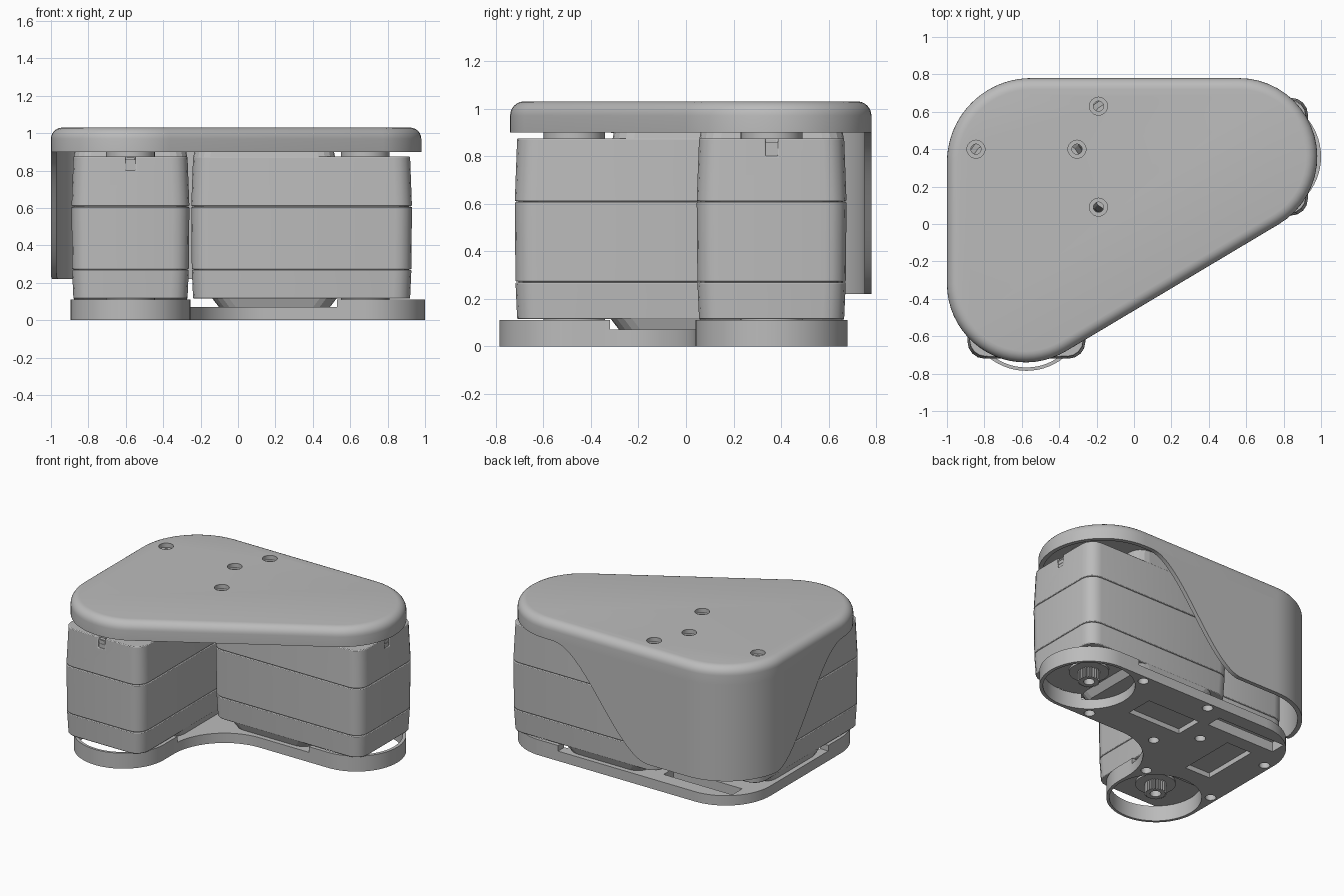
import bpy, bmesh
from math import cos, sin, pi, radians

if "Cube" in bpy.data.objects:
    bpy.data.objects.remove(bpy.data.objects["Cube"], do_unlink=True)

grey = bpy.data.materials.new("plain_grey")
grey.use_nodes = True
GREY = (0.5, 0.5, 0.5, 1)
grey.diffuse_color = GREY
grey.node_tree.nodes["Principled BSDF"].inputs["Base Color"].default_value = GREY


def loft(name, rings, closed=False):
    """Skin closed 3D rings; cap both ends, or join last to first."""
    bm = bmesh.new()
    rows = [[bm.verts.new(p) for p in ring] for ring in rings]
    pairs = list(zip(rows, rows[1:]))
    if closed:
        pairs.append((rows[-1], rows[0]))
    else:
        bm.faces.new(rows[0])
        bm.faces.new(rows[-1])
    n = len(rows[0])
    for a, b in pairs:
        for i in range(n):
            j = (i + 1) % n
            bm.faces.new((a[i], a[j], b[j], b[i]))
    bmesh.ops.recalc_face_normals(bm, faces=bm.faces)
    mesh = bpy.data.meshes.new(name)
    bm.to_mesh(mesh)
    bm.free()
    mesh.materials.append(grey)
    ob = bpy.data.objects.new(name, mesh)
    bpy.context.collection.objects.link(ob)
    return ob


def at(points, z):
    return [(x, y, z) for x, y in points]


def arc(cx, cy, r, a0, a1, n=20):
    return [(cx + r * cos(radians(a0 + (a1 - a0) * i / n)),
             cy + r * sin(radians(a0 + (a1 - a0) * i / n))) for i in range(n + 1)]


def circle(cx, cy, r, n=48):
    return arc(cx, cy, r, 0, 360 - 360 / n, n - 1)


def rect(x0, x1, y0, y1):
    return [(x0, y0), (x1, y0), (x1, y1), (x0, y1)]


def prism(name, points, z0, z1):
    return loft(name, [at(points, z0), at(points, z1)])


def activate(ob):
    bpy.ops.object.select_all(action='DESELECT')
    ob.select_set(True)
    bpy.context.view_layer.objects.active = ob


def cut(ob, points, z0, z1):
    cutter = prism("cutter", points, z0, z1)
    cutter.hide_render = True
    mod = ob.modifiers.new("cut", 'BOOLEAN')
    mod.operation, mod.solver, mod.object = 'DIFFERENCE', 'EXACT', cutter
    activate(ob)
    bpy.ops.object.modifier_apply(modifier=mod.name)
    bpy.data.objects.remove(cutter, do_unlink=True)


def smooth(ob):
    activate(ob)
    bpy.ops.object.shade_smooth_by_angle(angle=radians(32))


# Shared layout: each arm maps (length from its outer end, offset) to x, y
ARMS = {"front": lambda l, w: (-0.575 + w, -0.72 + l),
        "side": lambda l, w: (0.93 - l, 0.36 + w)}
WELL_L, LENGTH, HALF = 0.25, 1.18, 0.315


# Top lid: rounded triangular shell with a filleted rim
def lid_outline(inset):
    return (arc(-0.55, 0.33, 0.45 - inset, 90, 180)
            + arc(-0.58, -0.32, 0.42 - inset, 180, 301)
            + arc(0.56, 0.36, 0.42 - inset, -59, 90))


fillet = [(0.06 - 0.06 * cos(i * pi / 12), 0.97 + 0.06 * sin(i * pi / 12)) for i in range(7)]
section = [(0.03, 0.975), (0.03, 0.9), (0, 0.9)] + fillet
lid = loft("lid", [at(lid_outline(i), z) for i, z in section])
for place in ARMS.values():
    for side in (-0.27, 0.27):
        x, y = place(1.12, side)
        cut(lid, circle(x, y, 0.048, 32), 1.0, 1.1)
        cut(lid, circle(x, y, 0.027, 32), 0.9, 1.1)
smooth(lid)


# Corner guard: curved wall hanging from the lid with S-shaped ends
def guard_path(inset):
    back = [(0.5 - 1.05 * i / 30, 0.78 - inset) for i in range(30)]
    side = [(-1 + inset, 0.33 - 0.66 * i / 20) for i in range(1, 21)]
    return back + arc(-0.55, 0.33, 0.45 - inset, 90, 180) + side


def guard_drop(x, y):
    t = min(1, max(0, min((0.5 - x) / 0.75, (y + 0.33) / 0.75)))
    return 0.9 - 0.68 * t * t * (3 - 2 * t)


rings = []
for (xo, yo), (xi, yi) in zip(guard_path(0), guard_path(0.03)):
    low = guard_drop(xo, yo)
    rings.append([(xo, yo, 0.91), (xo, yo, low), (xi, yi, low), (xi, yi, 0.91)])
smooth(loft("corner_guard", rings))

# Base plate: L shape with round lobes, raised rims, open wells and recesses
base_outline = (arc(-0.575, -0.465, 0.32, 180, 360, 32)
                + arc(0.145, -0.36, 0.4, 180, 90)
                + arc(0.68, 0.36, 0.32, -90, 90, 32)
                + arc(-0.545, 0.33, 0.35, 90, 180))
base = prism("base_plate", base_outline, 0, 0.11)
cut(base, rect(-2, 0.53, -0.32, 2), 0.07, 0.3)
cut(base, rect(-0.77, -0.23, 0.47, 0.58), -0.1, 0.3)
for place in ARMS.values():
    cut(base, circle(*place(WELL_L, 0), 0.297, 64), -0.1, 0.3)
    cut(base, [place(l, w) for l, w in rect(0.67, 1.09, -0.1, 0.1)], -0.1, 0.035)
    for l in (0.48, 1.02):
        for w in (-0.27, 0.27):
            cut(base, circle(*place(l, w), 0.035, 24), -0.1, 0.04)
smooth(base)


# Two drive housings, each of three stacked shells with thin seams
def footprint(place, inset=0.0, l0=0.0, l1=LENGTH, r=0.09):
    a, b, h = l0 + inset + r, l1 - inset - r, HALF - inset - r
    pts = (arc(a, -h, r, 180, 270, 4) + arc(b, -h, r, 270, 360, 4)
           + arc(b, h, r, 0, 90, 4) + arc(a, h, r, 90, 180, 4))
    return [place(l, w) for l, w in pts]


for arm, place in ARMS.items():
    shells = {"lower": (0.115, 0.269, 0.01, 0.003),
              "middle": (0.272, 0.607, 0.003, 0.0),
              "upper": (0.61, 0.875, 0.0, 0.01)}
    for part, (z0, z1, i0, i1) in shells.items():
        shell = loft(f"{arm}_housing_{part}", [at(footprint(place, i0), z0),
                                               at(footprint(place, i1), z1)])
        if part == "upper":
            cut(shell, [place(l, w) for l, w in rect(-0.1, 0.04, -0.026, 0.026)], 0.8, 1)
        bevel = shell.modifiers.new("soft_edges", 'BEVEL')
        bevel.width, bevel.segments, bevel.limit_method = 0.005, 2, 'ANGLE'
        bevel.angle_limit = radians(40)
        smooth(shell)
    prism(f"{arm}_housing_core", footprint(place, 0.015), 0.13, 0.86)

    # Rungs in the end notch
    for i in range(2):
        z = 0.822 + 0.026 * i
        prism(f"{arm}_notch_rung_{i + 1}",
              [place(l, w) for l, w in rect(0.012, 0.05, -0.026, 0.026)], z, z + 0.008)

    # Sloped mounts joining the housing to the lid and to the base
    loft(f"{arm}_upper_mount", [at(footprint(place, 0.01, 0.4), 0.865),
                                at(footprint(place, 0.03, 0.4), 0.976)])
    loft(f"{arm}_lower_mount", [at(footprint(place, 0.03, 0.41, 1.06), 0.068),
                                at(footprint(place, 0.01, 0.39, 1.08), 0.12)])

    # Output shaft: round bosses and a toothed hollow hub
    x, y = place(WELL_L, 0)
    smooth(prism(f"{arm}_top_boss", circle(x, y, 0.13), 0.865, 0.976))
    smooth(prism(f"{arm}_bottom_boss", circle(x, y, 0.13), 0.1, 0.12))
    teeth = [(x + (px - x) * k, y + (py - y) * k)
             for i, (px, py) in enumerate(circle(x, y, 0.072, 96))
             for k in [1 if i % 4 < 2 else 0.86]]
    bore = circle(x, y, 0.036, 96)
    loft(f"{arm}_hub", [at(teeth, 0.105), at(teeth, 0.03), at(bore, 0.03), at(bore, 0.09)])
